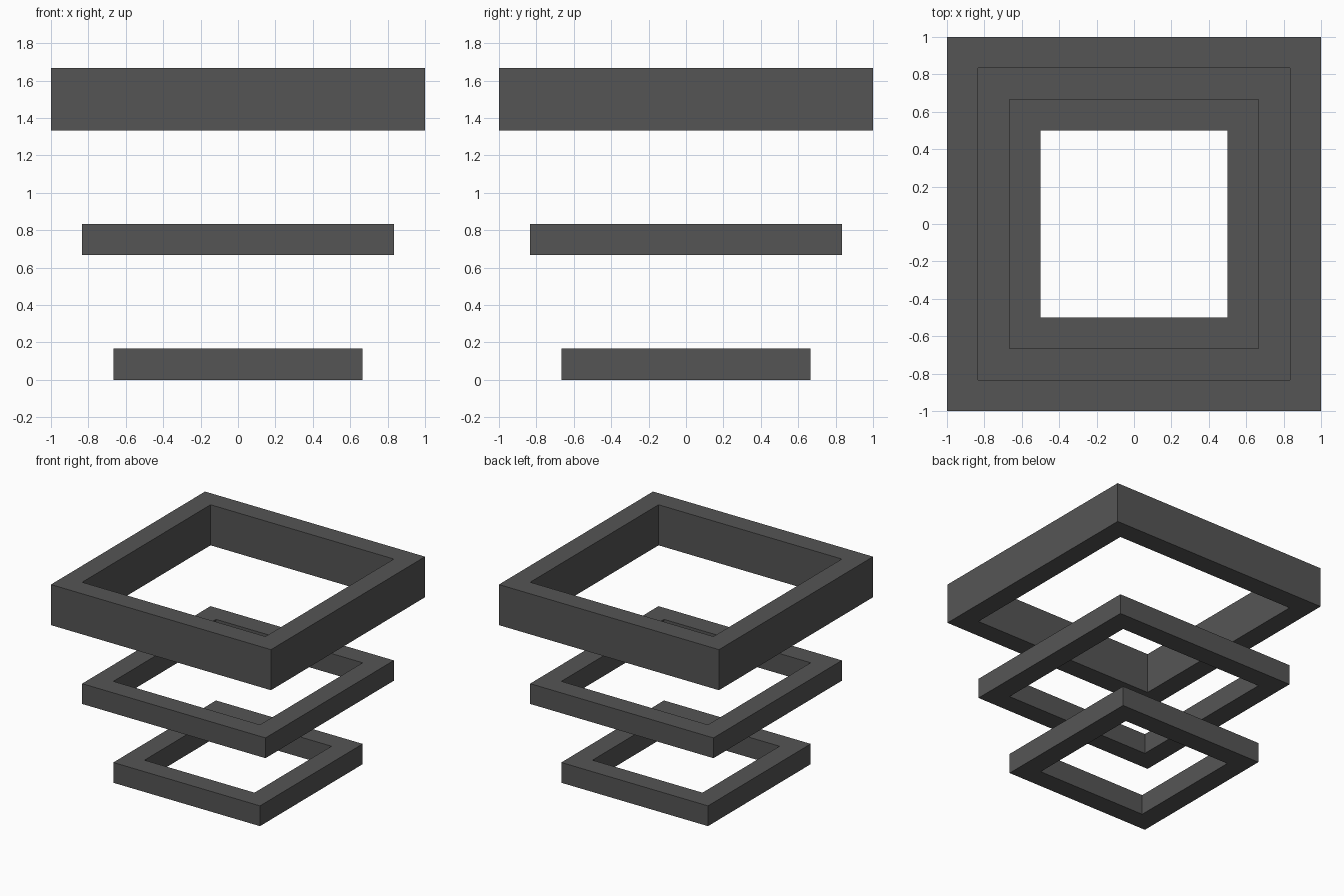
import bpy, bmesh

if "Cube" in bpy.data.objects:
    bpy.data.objects.remove(bpy.data.objects["Cube"])

dark_grey = bpy.data.materials.new("dark grey")
dark_grey.diffuse_color = (0.091, 0.091, 0.091, 1)
dark_grey.use_nodes = True
dark_grey.node_tree.nodes["Principled BSDF"].inputs["Base Color"].default_value = dark_grey.diffuse_color

U = 1 / 6  # the model's grid unit


def square_frame(name, outer, z0, z1):
    """Hollow square frame with walls one unit thick."""
    inner = outer - U
    bm = bmesh.new()
    corners = [(-1, -1), (1, -1), (1, 1), (-1, 1)]
    rings = [[bm.verts.new((x * r, y * r, z)) for x, y in corners]
             for r, z in ((outer, z0), (outer, z1), (inner, z1), (inner, z0))]
    for k in range(4):
        a, b = rings[k], rings[(k + 1) % 4]
        for i in range(4):
            j = (i + 1) % 4
            bm.faces.new((a[i], a[j], b[j], b[i]))
    bmesh.ops.recalc_face_normals(bm, faces=bm.faces)
    mesh = bpy.data.meshes.new(name)
    bm.to_mesh(mesh)
    bm.free()
    mesh.materials.append(dark_grey)
    bpy.context.collection.objects.link(bpy.data.objects.new(name, mesh))


# Three floating frames, each one unit wider than the one below
square_frame("bottom_frame", 4 * U, 0, U)
square_frame("middle_frame", 5 * U, 4 * U, 5 * U)
square_frame("top_frame", 6 * U, 8 * U, 10 * U)
